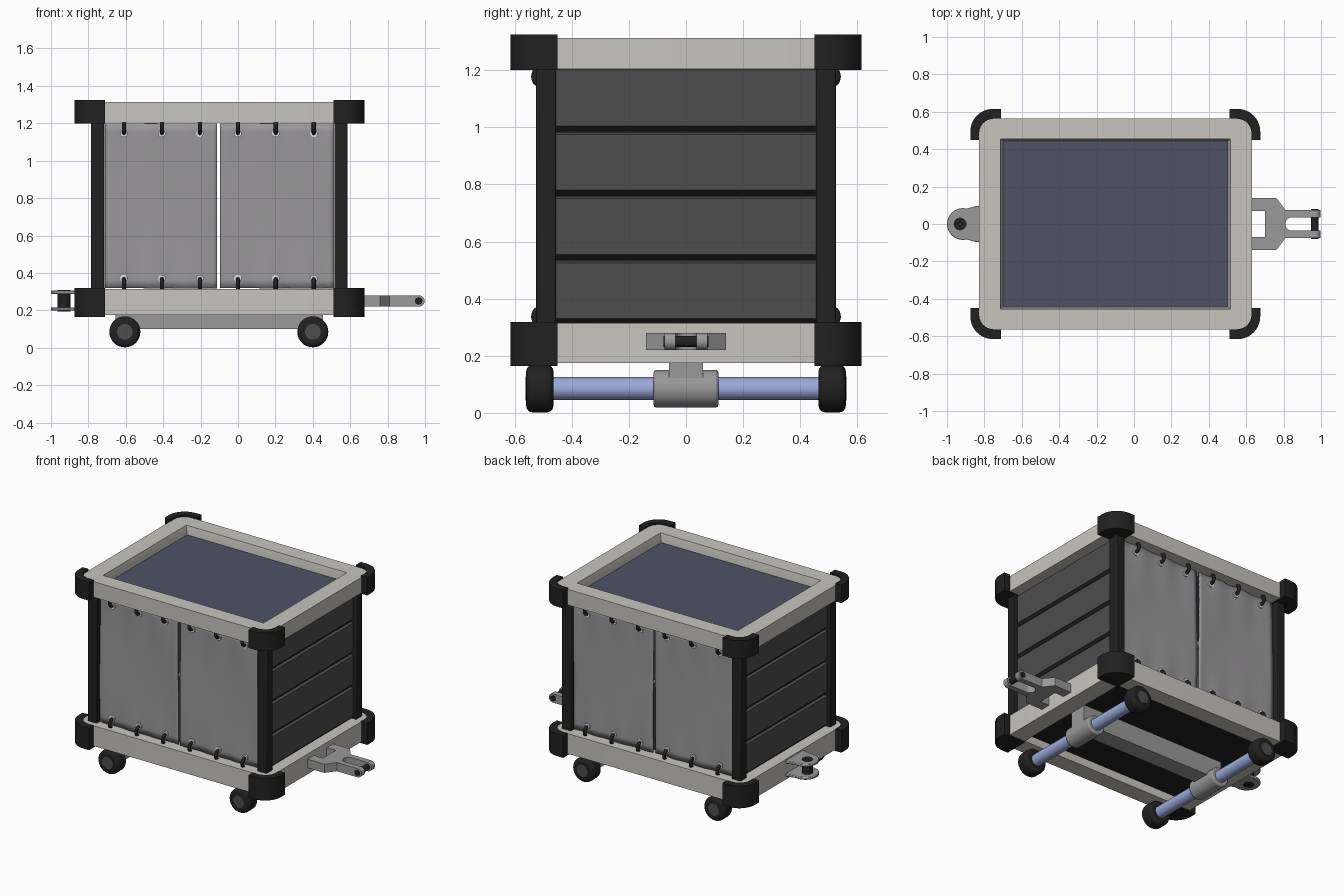
import bpy, bmesh, math
from mathutils import Matrix, Vector

old = bpy.data.objects.get("Cube")
if old:
    bpy.data.objects.remove(old, do_unlink=True)

CX = -0.1  # middle of the cart body


def material(name, r, g, b):
    m = bpy.data.materials.new(name)
    m.use_nodes = True
    m.diffuse_color = (r, g, b, 1)
    m.node_tree.nodes["Principled BSDF"].inputs["Base Color"].default_value = (r, g, b, 1)
    return m


BEIGE = material("warm white frame", 0.58, 0.56, 0.52)
BLACK = material("black rubber", 0.015, 0.015, 0.015)
DARK = material("dark grey panel", 0.075, 0.075, 0.075)
CLOTH = material("grey cloth", 0.32, 0.31, 0.32)
METAL = material("grey metal", 0.32, 0.32, 0.32)
BLUE = material("pale blue axle", 0.33, 0.4, 0.7)
SLATE = material("slate blue top", 0.075, 0.085, 0.13)
WHITE = material("white eyelet", 0.9, 0.9, 0.9)
made = []


def finish(name, bm, mat):
    bmesh.ops.recalc_face_normals(bm, faces=bm.faces)
    me = bpy.data.meshes.new(name)
    bm.to_mesh(me)
    bm.free()
    me.materials.append(mat)
    ob = bpy.data.objects.new(name, me)
    bpy.context.collection.objects.link(ob)
    made.append(ob)
    return ob


def bevel(ob, width, segments=2):
    mod = ob.modifiers.new("Bevel", 'BEVEL')
    mod.width, mod.segments = width, segments
    return ob


def box(name, mat, x0, x1, y0, y1, z0, z1):
    bm = bmesh.new()
    mid = Vector((x0 + x1, y0 + y1, z0 + z1)) / 2
    bmesh.ops.create_cube(bm, size=1, matrix=Matrix.Translation(mid) @ Matrix.Diagonal((x1 - x0, y1 - y0, z1 - z0, 1)))
    return finish(name, bm, mat)


def cylinder(name, mat, centre, radius, length, axis='Y', sides=32):
    bm = bmesh.new()
    turn = Matrix.Rotation(math.pi / 2, 4, 'X') if axis == 'Y' else Matrix()
    bmesh.ops.create_cone(bm, cap_ends=True, segments=sides, radius1=radius, radius2=radius,
                          depth=length, matrix=Matrix.Translation(centre) @ turn)
    return finish(name, bm, mat)


def prism(name, mat, points, low, high, place=lambda a, b, h: (a, b, h)):
    """Extrude a flat outline; place maps outline and height to a position."""
    bm = bmesh.new()
    rows = [[bm.verts.new(place(a, b, h)) for a, b in points] for h in (low, high)]
    n = len(points)
    bm.faces.new(rows[0])
    bm.faces.new(rows[1])
    for i in range(n):
        j = (i + 1) % n
        bm.faces.new((rows[0][i], rows[0][j], rows[1][j], rows[1][i]))
    return finish(name, bm, mat)


def arc(cx, cy, r, a0, a1, n=10):
    angles = [math.radians(a0 + (a1 - a0) * i / n) for i in range(n + 1)]
    return [(cx + r * math.cos(a), cy + r * math.sin(a)) for a in angles]


def round_rect(hx, hy, r):
    pts = []
    for k, (sx, sy) in enumerate(((1, 1), (-1, 1), (-1, -1), (1, -1))):
        pts += arc(CX + sx * (hx - r), sy * (hy - r), r, 90 * k, 90 * k + 90, 8)
    return pts


def frame(name, sections):
    """Closed ring through rounded rectangles: (half x, half y, radius, z)."""
    bm = bmesh.new()
    loops = [[bm.verts.new((x, y, z)) for x, y in round_rect(hx, hy, r)] for hx, hy, r, z in sections]
    n = len(loops[0])
    for a, b in zip(loops, loops[1:] + loops[:1]):
        for i in range(n):
            j = (i + 1) % n
            bm.faces.new((a[i], a[j], b[j], b[i]))
    return finish(name, bm, BEIGE)


# Upper and lower frames, top panel and floor
frame("upper_frame", [(0.73, 0.565, 0.08, 1.205), (0.73, 0.565, 0.08, 1.313),
                      (0.615, 0.455, 0.002, 1.313), (0.598, 0.442, 0.002, 1.25),
                      (0.598, 0.442, 0.002, 1.205)])
frame("lower_frame", [(0.73, 0.565, 0.08, 0.175), (0.73, 0.565, 0.08, 0.315),
                      (0.61, 0.45, 0.002, 0.315), (0.61, 0.45, 0.002, 0.175)])
box("top_panel", SLATE, CX - 0.6, CX + 0.6, -0.444, 0.444, 1.235, 1.255)
box("floor", BLACK, CX - 0.612, CX + 0.612, -0.452, 0.452, 0.23, 0.3)

# Corner bumpers and posts
outer = [(0.61, 0.615)] + arc(0.655, 0.495, 0.12, 90, 0) + [(0.775, 0.45)]
inner = [(0.728, 0.45)] + arc(0.65, 0.485, 0.078, 0, 90) + [(0.61, 0.563)]
for sx in (-1, 1):
    for sy in (-1, 1):
        def corner(a, b, h):
            return CX + sx * a, sy * b, h
        for level, low, high in (("lower", 0.165, 0.318), ("upper", 1.2, 1.325)):
            prism(level + "_bumper", BLACK, outer + inner, low, high, corner)
            prism(level + "_bumper_cap", BLACK, outer + [(0.61, 0.45)], low, low + 0.009, corner)
        bevel(prism("corner_post", BLACK, [(0.615, 0.455), (0.685, 0.455), (0.685, 0.525), (0.615, 0.525)],
                    0.3, 1.21, corner), 0.006)

# Planked end walls with a sloped lip and groove between planks
step = 0.225
wall = []
for i in range(4):
    z = 0.31 + i * step
    wall += [(0.645, z), (0.662, z + 0.02), (0.662, z + 0.215), (0.645, z + 0.222)]
wall += [(0.62, 0.31 + 4 * step), (0.62, 0.31)]
for sx in (-1, 1):
    ob = prism("end_wall", DARK, wall, -0.46, 0.46, lambda a, b, h: (CX + sx * a, h, b))
    ob.data.materials.append(BLACK)
    for f in ob.data.polygons:
        if f.normal.z < -0.3:
            f.material_index = 1


# Cloth curtains, gently rippled
def curtain(x0, x1, side):
    bm = bmesh.new()
    nx, nz = 24, 20
    rows = []
    for k in range(nz + 1):
        v = k / nz
        row = []
        for i in range(nx + 1):
            u = i / nx
            ripple = 0.004 * math.sin(u * 19) * (2 * v - 1) ** 2 + 0.004 * math.sin(5 * v + 4 * u)
            row.append(bm.verts.new((x0 + (x1 - x0) * u, side * (0.495 + ripple), 0.318 + 0.882 * v)))
        rows.append(row)
    for a, b in zip(rows, rows[1:]):
        for i in range(nx):
            bm.faces.new((a[i], a[i + 1], b[i + 1], b[i]))
    ob = finish("curtain", bm, CLOTH)
    ob.modifiers.new("Thickness", 'SOLIDIFY').thickness = 0.006


# Hooks that lace the curtains to the frames
hooks = bpy.data.curves.new("curtain_hooks", 'CURVE')
hooks.dimensions = '3D'
hooks.bevel_depth, hooks.bevel_resolution, hooks.resolution_u = 0.011, 2, 4
hooks.use_fill_caps = True
hooks.materials.append(BLACK)
hook_path = [(0.505, 0.46), (0.528, 0.44), (0.533, 0.415), (0.52, 0.392), (0.49, 0.388)]
MID = 0.7575
for side in (-1, 1):
    curtain(-0.71, -0.112, side)
    curtain(-0.096, 0.512, side)
    for i in range(6):
        x = -0.61 + i * 0.203
        for up in (-1, 1):
            s = hooks.splines.new('NURBS')
            s.points.add(len(hook_path) - 1)
            for p, (y, h) in zip(s.points, hook_path):
                p.co = (x, side * y, MID + up * h, 1)
            s.use_endpoint_u, s.order_u = True, 3
            cylinder("eyelet", WHITE, (x, side * 0.501, MID + up * 0.388), 0.02, 0.009, sides=16)
bpy.context.collection.objects.link(bpy.data.objects.new("curtain_hooks", hooks))

# Chassis beam, axles, hubs and wheels
box("chassis_beam", METAL, -0.655, 0.455, -0.06, 0.06, 0.1, 0.235)
AXLE_Z = 0.085
for x in (-0.605, 0.4):
    cylinder("axle", BLUE, (x, 0, AXLE_Z), 0.04, 0.98)
    bevel(cylinder("axle_hub", METAL, (x, 0, AXLE_Z), 0.066, 0.226), 0.008)
    for sy in (-1, 1):
        bevel(cylinder("wheel", BLACK, (x, sy * 0.512, AXLE_Z), 0.083, 0.095), 0.022, 4)
        cylinder("wheel_cap", DARK, (x, sy * 0.558, AXLE_Z), 0.042, 0.008)

# Fork hitch on the left end
fork = [(0.62, 0.14), (0.76, 0.14), (0.81, 0.075), (0.965, 0.075), (0.965, 0.036)]
half_slot = [(x, y) for x, y in arc(0.845, 0, 0.036, 90, 180, 6)]
top_half = fork + half_slot
notch = [(0.7, 0.07), (0.62, 0.07)]
low_half = [(x, -y) for x, y in reversed(top_half[:-1])]
prism("fork_hitch", METAL, top_half + low_half + [(x, -y) for x, y in reversed(notch)] + notch, 0.22, 0.28)
for sy in (-1, 1):
    cylinder("fork_tip", METAL, (0.968, sy * 0.0555, 0.25), 0.03, 0.039, sides=24)
cylinder("fork_pin", BLACK, (0.966, 0, 0.25), 0.02, 0.158, sides=20)

# Twin plate hitch with pin on the right end
tongue = [(-0.8, 0.1), (-0.85, 0.095)] + arc(-0.915, 0, 0.085, 75, 285, 20) + [(-0.85, -0.095), (-0.8, -0.1)]
for z in (0.198, 0.288):
    bevel(prism("hitch_plate", METAL, tongue, z, z + 0.018), 0.004)
cylinder("hitch_pin", BLACK, (-0.93, 0, 0.252), 0.034, 0.115, 'Z', 24)

# Smooth the round parts and keep hard edges
bpy.ops.object.select_all(action='DESELECT')
for ob in made:
    ob.select_set(True)
bpy.context.view_layer.objects.active = made[0]
bpy.ops.object.shade_smooth_by_angle(angle=math.radians(35))
